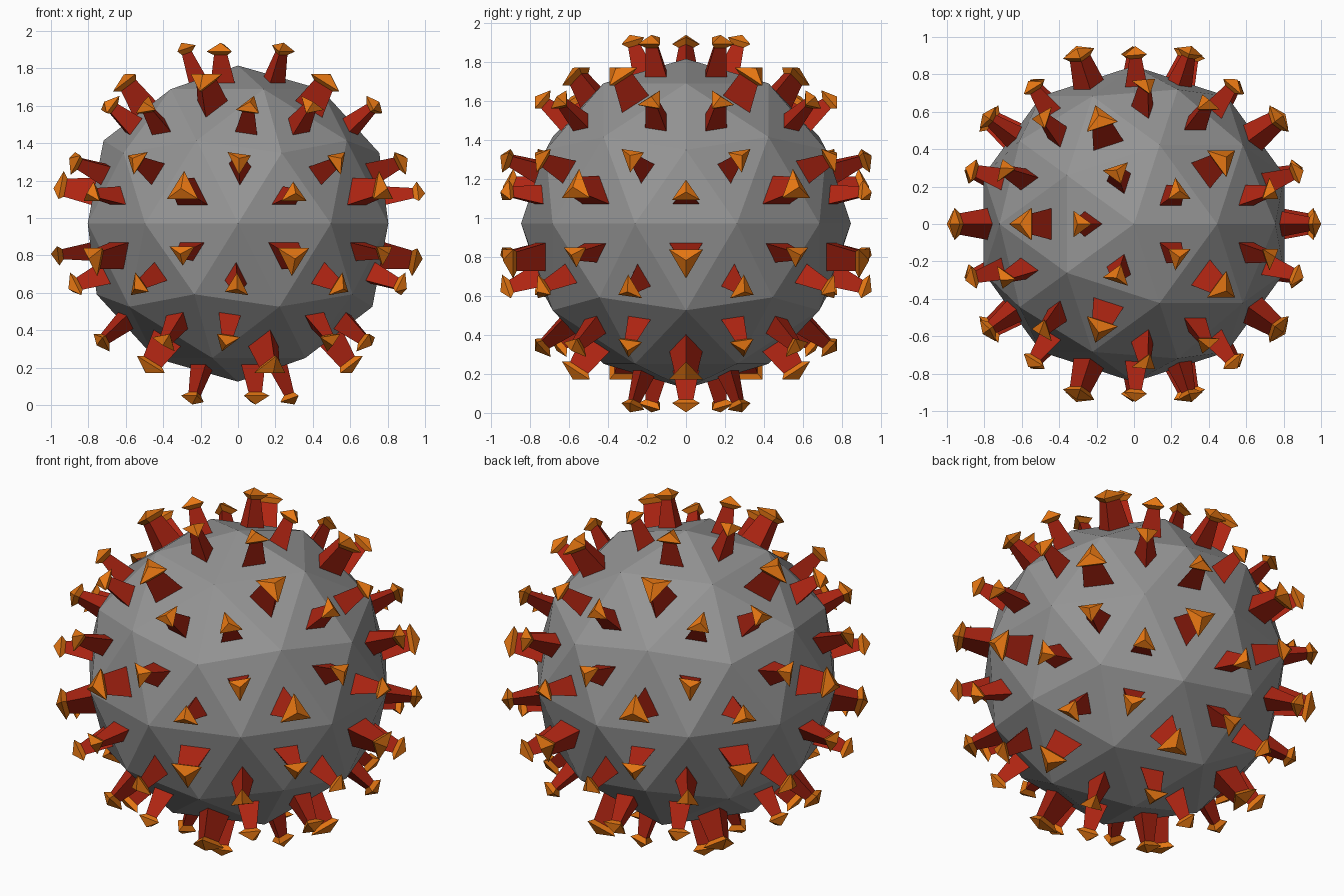
import bpy
import bmesh
from mathutils import Vector

if "Cube" in bpy.data.objects:
    bpy.data.objects.remove(bpy.data.objects["Cube"])

RADIUS = 0.845
CENTRE = Vector((0, 0, 0.97))


def material(name, colour):
    mat = bpy.data.materials.new(name)
    mat.diffuse_color = (*colour, 1)
    mat.use_nodes = True
    mat.node_tree.nodes["Principled BSDF"].inputs["Base Color"].default_value = mat.diffuse_color
    return mat


def finish(bm, name, mat):
    """Turn a bmesh into a flat-shaded object of one colour."""
    mesh = bpy.data.meshes.new(name)
    bm.to_mesh(mesh)
    bm.free()
    mesh.materials.append(mat)
    obj = bpy.data.objects.new(name, mesh)
    bpy.context.collection.objects.link(obj)
    return obj


def inset_ring(face, inset, height):
    """Triangle inset evenly from the face edges and lifted along its normal."""
    pts = [v.co for v in face.verts]
    opposite = [(pts[(i + 1) % 3] - pts[(i + 2) % 3]).length for i in range(3)]
    perimeter = sum(opposite)
    incentre = sum((p * s for p, s in zip(pts, opposite)), Vector()) / perimeter
    scale = 1 - inset * perimeter / (2 * face.calc_area())
    lift = face.normal * height
    return [incentre + (p - incentre) * scale + lift for p in pts]


def bridge(bm, low, high):
    """Quad walls between two triangular rings of vertices."""
    for i in range(3):
        j = (i + 1) % 3
        bm.faces.new((low[i], low[j], high[j], high[i]))


grey = material("grey", (0.30, 0.30, 0.30))
red = material("red", (0.43, 0.018, 0.006))
orange = material("orange", (0.78, 0.18, 0.006))

# Faceted ball
core = bmesh.new()
bmesh.ops.create_icosphere(core, subdivisions=2, radius=RADIUS)
for v in core.verts:
    v.co = v.co.normalized() * RADIUS + CENTRE
core.normal_update()

# One tapered stalk and one pointed cap on every facet
stalks, caps = bmesh.new(), bmesh.new()
for face in core.faces:
    base = inset_ring(face, 0.102, 0.0)
    neck = inset_ring(face, 0.1175, 0.152)
    rim = inset_ring(face, 0.100, 0.178)
    tip = sum(inset_ring(face, 0.1175, 0.2155), Vector()) / 3

    bridge(stalks, [stalks.verts.new(p) for p in base],
           [stalks.verts.new(p) for p in neck])

    rim_verts = [caps.verts.new(p) for p in rim]
    bridge(caps, [caps.verts.new(p) for p in neck], rim_verts)
    tip_vert = caps.verts.new(tip)
    for i in range(3):
        caps.faces.new((rim_verts[i], rim_verts[(i + 1) % 3], tip_vert))

finish(stalks, "spike_stalks", red)
finish(caps, "spike_caps", orange)
finish(core, "core_ball", grey)
